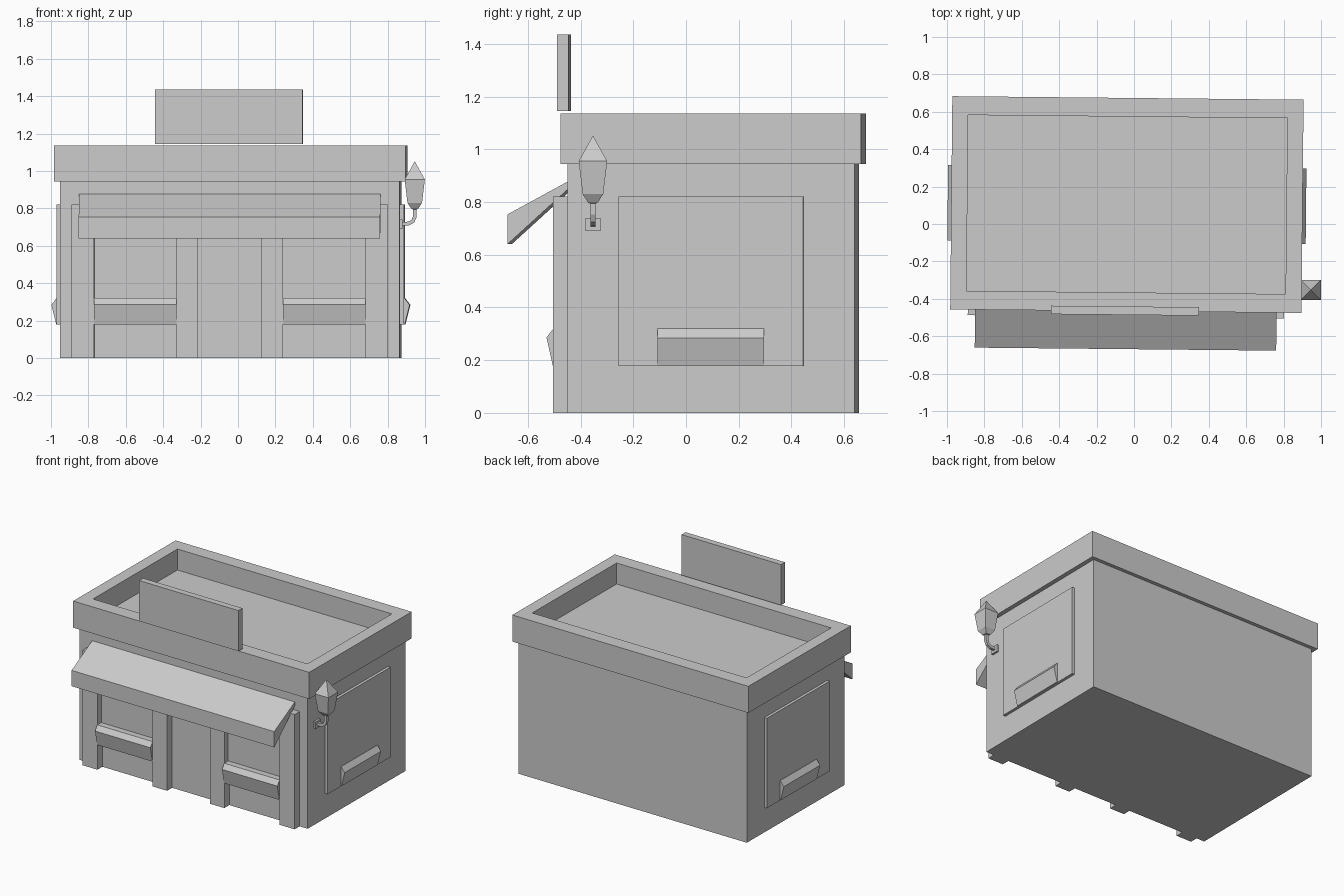
import bpy, bmesh
from mathutils import Matrix, Vector
from math import pi

if "Cube" in bpy.data.objects:
    bpy.data.objects.remove(bpy.data.objects["Cube"])

# The building sits very slightly turned about its own centre
PLACE = Matrix.Translation((-0.038, 0.104, 0)) @ Matrix.Rotation(-0.01, 4, 'Z')


def finish(name, bm, mat=PLACE):
    bmesh.ops.recalc_face_normals(bm, faces=bm.faces)
    bm.transform(mat)
    me = bpy.data.meshes.new(name)
    bm.to_mesh(me)
    bm.free()
    ob = bpy.data.objects.new(name, me)
    bpy.context.collection.objects.link(ob)
    return ob


def loft(name, rings, mat=PLACE):
    """Skin a series of equal-length point rings and cap both ends."""
    bm = bmesh.new()
    vs = [[bm.verts.new(p) for p in r] for r in rings]
    n = len(rings[0])
    for a, b in zip(vs, vs[1:]):
        for i in range(n):
            j = (i + 1) % n
            bm.faces.new((a[i], a[j], b[j], b[i]))
    bm.faces.new(vs[0])
    bm.faces.new(vs[-1])
    return finish(name, bm, mat)


def rect(x0, x1, y0, y1, z):
    return [(x0, y0, z), (x1, y0, z), (x1, y1, z), (x0, y1, z)]


def box(name, x0, x1, y0, y1, z0, z1, mat=PLACE):
    return loft(name, [rect(x0, x1, y0, y1, z0), rect(x0, x1, y0, y1, z1)], mat)


def prism(name, profile, x0, x1, mat=PLACE):
    """Extrude a (y, z) profile along x."""
    return loft(name, [[(x, y, z) for y, z in profile] for x in (x0, x1)], mat)


# Main walls
box("building_walls", -0.908, 0.908, -0.544, 0.544, 0, 0.945)

# Flat roof with raised parapet: outer shell stepping in and down to the floor
loft("roof_parapet", [
    rect(-0.939, 0.939, -0.57, 0.57, 0.945),
    rect(-0.939, 0.939, -0.57, 0.57, 1.135),
    rect(-0.853, 0.853, -0.47, 0.47, 1.135),
    rect(-0.853, 0.853, -0.47, 0.47, 0.985)])

# Sign board above the front
box("sign_board", -0.4, 0.39, -0.59, -0.545, 1.145, 1.435)

# Sloped awning
prism("awning", [(-0.54, 0.88), (-0.773, 0.753), (-0.773, 0.64), (-0.54, 0.852)],
      -0.806, 0.806)

# Shop front: pilasters, window panes and planters, mirrored about the door
for side, s in (("left", -1), ("right", 1)):
    for part, a, b in (("outer", 0.725, 0.845), ("inner", 0.17, 0.285)):
        x0, x1 = sorted((s * a, s * b))
        box(f"{side}_{part}_pilaster", x0, x1, -0.6, -0.54, 0, 0.82)
    x0, x1 = sorted((s * 0.285, s * 0.725))
    box(f"{side}_front_window", x0, x1, -0.556, -0.54, 0.18, 0.74)
    box(f"{side}_window_header", x0, x1, -0.6, -0.54, 0.74, 0.82)
    prism(f"{side}_front_planter",
          [(-0.54, 0.32), (-0.6, 0.32), (-0.626, 0.286), (-0.602, 0.178), (-0.54, 0.178)],
          x0, x1)
box("door_header", -0.17, 0.17, -0.6, -0.54, 0.74, 0.82)

# Side window panels with planters on both ends
for side, turn in (("right", pi / 2), ("left", -pi / 2)):
    m = PLACE @ Matrix.Rotation(turn, 4, 'Z')
    box(f"{side}_side_window", -0.35, 0.35, -0.928, -0.9, 0.178, 0.82, m)
    prism(f"{side}_side_planter",
          [(-0.92, 0.32), (-0.93, 0.32), (-0.958, 0.284), (-0.932, 0.18), (-0.92, 0.18)],
          -0.202, 0.202, m)

# Wall lamp: square lantern, bent arm and wall plate
I = Matrix.Identity(4)
LX, LY = 0.945, -0.353


def sq(h, z):
    return rect(LX - h, LX + h, LY - h, LY + h, z)


loft("lamp_lantern", [sq(0.012, 0.795), sq(0.018, 0.797), sq(0.039, 0.83), sq(0.054, 0.955)], I)
loft("lamp_roof", [sq(0.054, 0.955), sq(0.001, 1.05)], I)
path = [Vector((x, LY, z)) for x, z in
        ((0.868, 0.717), (0.912, 0.719), (0.934, 0.73), (0.945, 0.754), (0.945, 0.8))]
rings = []
for i, p in enumerate(path):
    t = (path[min(i + 1, 4)] - path[max(i - 1, 0)]).normalized()
    n = Vector((-t.z, 0, t.x)) * 0.01
    w = Vector((0, 0.01, 0))
    rings.append([p + n + w, p + n - w, p - n - w, p - n + w])
loft("lamp_arm", rings, I)
box("lamp_wall_plate", 0.86, 0.88, LY - 0.028, LY + 0.028, 0.69, 0.74, I)
